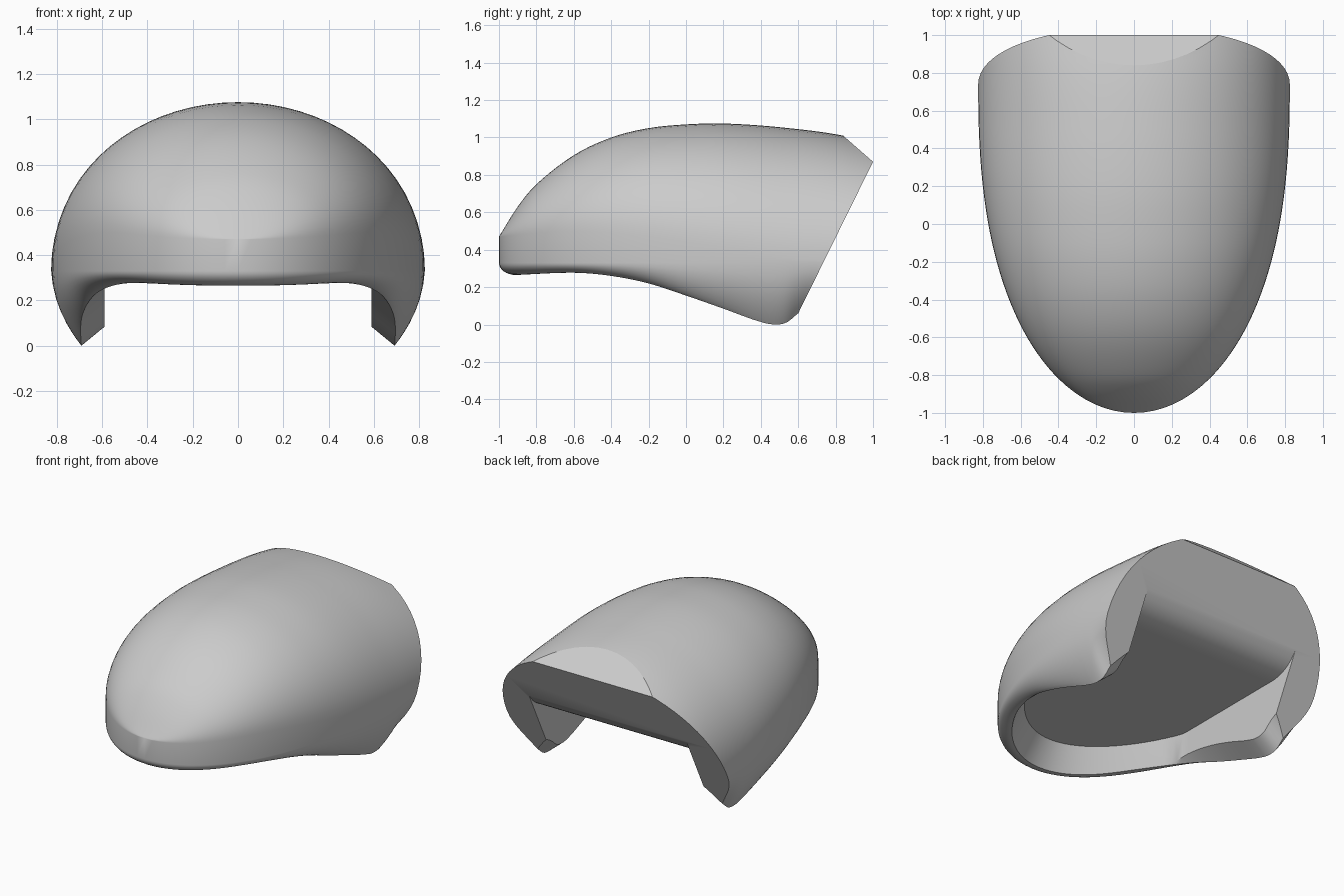
import bpy, bmesh, math
from mathutils import Vector

if "Cube" in bpy.data.objects:
    bpy.data.objects.remove(bpy.data.objects["Cube"])


def curve(pts):
    """Smooth cubic through (y, value) points."""
    def slope(i):
        a, b = pts[max(i - 1, 0)], pts[min(i + 1, len(pts) - 1)]
        return (b[1] - a[1]) / (b[0] - a[0])

    def f(y):
        y = min(max(y, pts[0][0]), pts[-1][0])
        i = 0
        while i < len(pts) - 2 and y > pts[i + 1][0]:
            i += 1
        (y0, v0), (y1, v1) = pts[i], pts[i + 1]
        h = y1 - y0
        t = (y - y0) / h
        return ((2*t**3 - 3*t**2 + 1) * v0 + (t**3 - 2*t**2 + t) * h * slope(i)
                + (3*t**2 - 2*t**3) * v1 + (t**3 - t**2) * h * slope(i + 1))
    return f


# Profiles along the length
top = curve([(-1, .47), (-.9, .63), (-.8, .75), (-.6, .905), (-.4, 1.0), (-.2, 1.05),
             (0, 1.07), (.2, 1.075), (.5, 1.055), (.84, 1.01), (1.2, .92)])
crease = curve([(-1, .47), (-.6, .50), (-.2, .47), (.2, .41), (.6, .35), (1.2, .335)])
rim = curve([(-.91, .265), (-.6, .277), (-.4, .26), (-.2, .22), (0, .155), (.2, .085),
             (.4, .013), (.48, 0), (.54, .012), (.6, .06), (.66, .09), (.8, .1), (1.2, .1)])
ceiling = curve([(-1, .42), (.55, .42), (.62, .42), (.68, .428), (.74, .45), (.79, .485),
                 (.83, .53), (.9, .62), (1.0, .7), (1.2, .75)])
inset = curve([(-1, .09), (-.4, .085), (0, .09), (.5, .13), (1.2, .13)])
WALL, INNER = .33, .59


def width(y):
    s = max(.75 - y, 0) / 1.75
    return .825 * math.sqrt(max(1 - s ** 2.45, 0))


def half_section(y):
    w = width(y)
    # inward normal of the plan outline
    if w == 0:
        n = Vector((0, 1))
    else:
        e = min(.002, (y + 1) / 2)
        n = Vector((-2 * e, width(y + e) - width(y - e))).normalized()
    d = inset(y)
    rx, ry = max(w + n.x * d, 0), y + n.y * d
    low = rim(ry)
    # cavity: one slope at the front, bevel plus upright wall at the sides
    extra = .10 - .06 * min(max((y + 1) / .7, 0), 1)
    cx, cy = min(max(rx + n.x * extra, 0), INNER), ry + n.y * extra
    cz = ceiling(cy)
    gap = max(rx - INNER, 0)
    if gap > .004:
        mid = (INNER, ry, low + .82 * gap)
    else:
        r = Vector((rx, ry, low))
        mid = tuple(r.lerp(Vector((cx, cy, cz)), .1))
    pts = [(cx, cy, cz), mid]
    # rounded lower edge, from the ridge up to the side wall
    blend = min(max((y + .6) / 1.0, 0), 1)
    power = .5 + .5 * blend
    for k in range(8, -1, -1):
        v = math.sin(k / 8 * math.pi / 2)
        o = d * (1 - max(1 - v * v, 0) ** power)
        pts.append((max(w + n.x * o, 0), y + n.y * o, WALL - (WALL - low) * v))
    # dome
    zc, zt = crease(y), top(y)
    for k in range(19):
        a = k / 18 * math.pi / 2
        x = 0 if k == 18 else w * math.cos(a)
        pts.append((x, y, zc + (zt - zc) * math.sin(a)))
    return pts


# Loft the shell
bm = bmesh.new()
ys = [-1 + 1.42 * (i / 34) ** 1.7 for i in range(35)]
ys += [.44 + .02 * i for i in range(22)] + [.9 + .05 * i for i in range(6)]
rings = []
for y in ys:
    h = half_section(y)
    ring = h + [(-x, yy, z) for x, yy, z in reversed(h[:-1])]
    rings.append([bm.verts.new(p) for p in ring])
for a, b in zip(rings, rings[1:]):
    for j in range(len(a)):
        k = (j + 1) % len(a)
        bm.faces.new((a[j], a[k], b[k], b[j]))
bmesh.ops.remove_doubles(bm, verts=bm.verts, dist=1e-5)


# Slanted rear face, then the bevel above it
def slice_off(point, normal):
    res = bmesh.ops.bisect_plane(bm, geom=bm.verts[:] + bm.edges[:] + bm.faces[:], dist=1e-6,
                                 plane_co=point, plane_no=normal, clear_outer=True)
    edges = [g for g in res["geom_cut"] if isinstance(g, bmesh.types.BMEdge) and g.is_boundary]
    bmesh.ops.contextual_create(bm, geom=edges)


slice_off((0, 1, .87), (0, .80, -.395))
slice_off((0, 1, .87), (0, .14, .16))
bmesh.ops.recalc_face_normals(bm, faces=bm.faces)

mesh = bpy.data.meshes.new("cap_shell")
bm.to_mesh(mesh)
bm.free()
obj = bpy.data.objects.new("cap_shell", mesh)
bpy.context.collection.objects.link(obj)
bpy.context.view_layer.objects.active = obj
obj.select_set(True)
bpy.ops.object.shade_smooth_by_angle(angle=math.radians(28))
